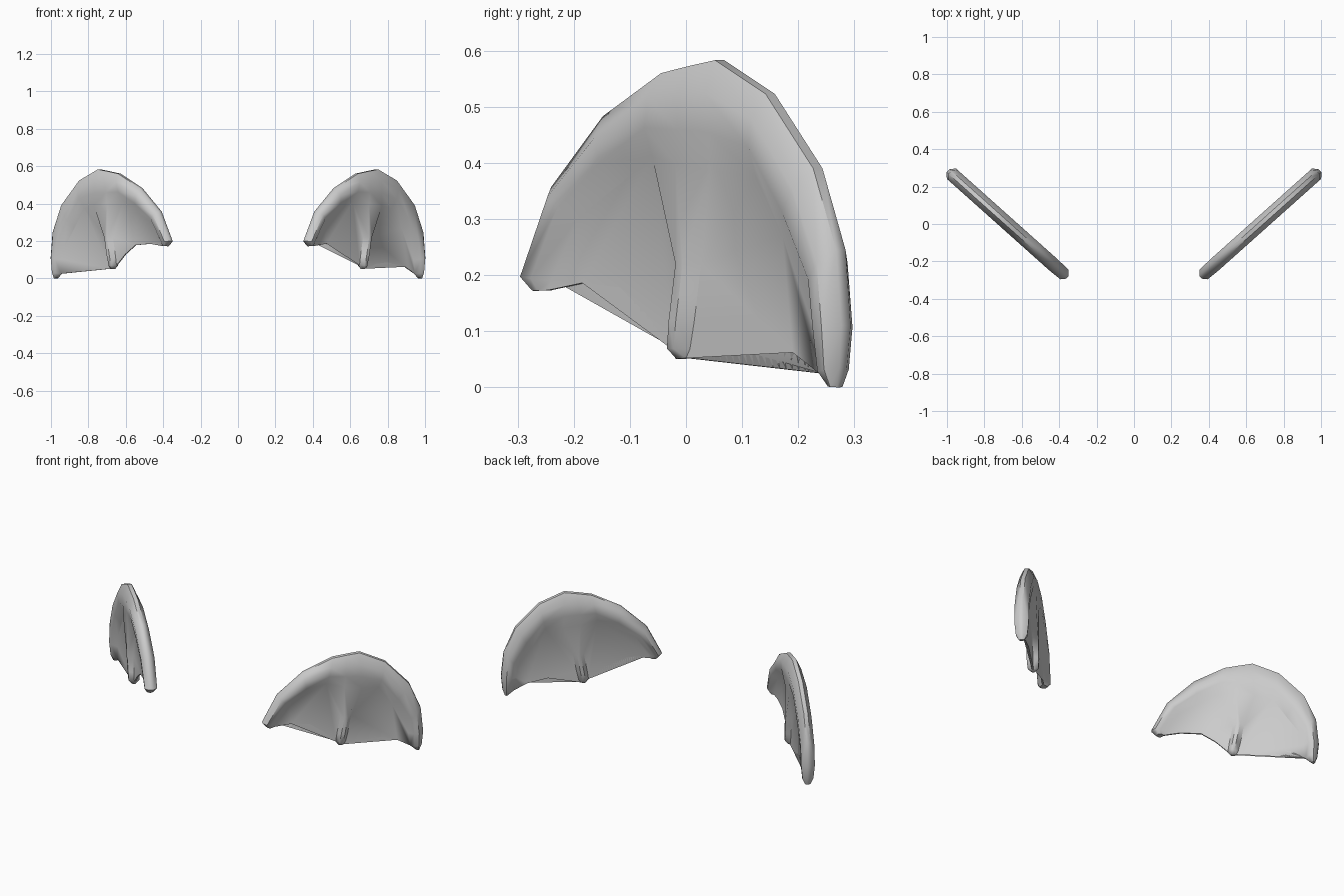
import bpy, bmesh, math
from mathutils import Vector

cube = bpy.data.objects.get("Cube")
if cube:
    bpy.data.objects.remove(cube)

THICK = 0.037   # half thickness of the toes
WEB = 0.004     # half thickness of the web

grey = bpy.data.materials.new("light_grey")
grey.use_nodes = True
grey.diffuse_color = (0.6, 0.6, 0.6, 1)
grey.node_tree.nodes["Principled BSDF"].inputs["Base Color"].default_value = (0.6, 0.6, 0.6, 1)

# Web peaks on either side of the middle toe
PEAK_A, PEAK_B = Vector((-0.057, 0.41)), Vector((0.128, 0.375))

# Arched rim: outer point, inner point, relative thickness
RIM = [
    ((-0.268, 0.172), (-0.243, 0.173), 0.5),
    ((-0.285, 0.20), (-0.238, 0.19), 0.9),
    ((-0.232, 0.357), (-0.19, 0.30), 1),
    ((-0.14, 0.483), (-0.125, 0.355), 1),
    ((-0.036, 0.56), PEAK_A, 1),
    ((0.015, 0.573), PEAK_A.lerp(PEAK_B, 1 / 3), 1),
    ((0.06, 0.583), PEAK_A.lerp(PEAK_B, 2 / 3), 1),
    ((0.15, 0.523), PEAK_B, 1),
    ((0.235, 0.39), (0.175, 0.27), 1),
    ((0.276, 0.245), (0.224, 0.165), 1),
    ((0.285, 0.11), (0.232, 0.10), 1),
    ((0.28, 0.035), (0.24, 0.025), 0.8),
    ((0.272, 0.0), (0.258, 0.002), 0.4),
]
# Middle toe: left edge, right edge, relative thickness
TOE = [
    (PEAK_A, PEAK_B, 0.85),
    ((-0.008, 0.22), (0.03, 0.22), 0.85),
    ((-0.02, 0.12), (0.018, 0.12), 0.85),
    ((-0.025, 0.07), (0.01, 0.068), 0.75),
    ((-0.015, 0.05), (0.003, 0.052), 0.3),
]
WEB_EDGE_A = [(-0.182, 0.186), (-0.115, 0.178), (-0.067, 0.13)]
WEB_EDGE_B = [(0.053, 0.078), (0.128, 0.089), (0.193, 0.062)]


def section(a, b, profile):
    """Points across a strip; profile lists (fraction, half thickness)."""
    a, b = Vector(a), Vector(b)
    return [(*a.lerp(b, f), t) for f, t in profile]


def build_foot(name, side):
    bm = bmesh.new()

    def strip(rows):
        grid = [[bm.verts.new(p) for p in row] for row in rows]
        for r, s in zip(grid, grid[1:]):
            for i in range(len(r) - 1):
                bm.faces.new((r[i], r[i + 1], s[i + 1], s[i]))

    def web(points):
        bm.faces.new([bm.verts.new((*p, WEB)) for p in points])

    # Front skin of the rim, thick between the webs where the middle toe starts
    rows = []
    for i, (outer, inner, k) in enumerate(RIM):
        t = THICK * k
        end = 0.85 * THICK if i in (5, 6) else WEB
        rows.append(section(outer, inner, [(0, 0.3 * t), (0.3, t), (0.65, 0.9 * t), (1, end)]))
    strip(rows)

    # Front skin of the middle toe
    strip([section(a, b, [(0, WEB), (1 / 3, k * THICK), (2 / 3, k * THICK), (1, WEB)])
           for a, b, k in TOE])

    # Flat webs between the toes
    web([r[1] for r in reversed(RIM[:5])] + WEB_EDGE_A + [s[0] for s in TOE[3:0:-1]])
    web([s[1] for s in TOE] + WEB_EDGE_B + [r[1] for r in RIM[11:7:-1]])
    bmesh.ops.remove_doubles(bm, verts=bm.verts[:], dist=0.0005)

    # Matching back skin, joined around the border
    ext = bmesh.ops.extrude_face_region(bm, geom=bm.faces[:], use_keep_orig=True)
    for v in ext["geom"]:
        if isinstance(v, bmesh.types.BMVert):
            v.co.z = -v.co.z

    # Stand the foot upright in its slanted plane
    for v in bm.verts:
        y, z, t = v.co
        v.co = (side * (0.675 + 1.12 * y + 0.666 * t), y - 0.746 * t, z)
    bmesh.ops.triangulate(bm, faces=[f for f in bm.faces if len(f.verts) > 4])
    bmesh.ops.recalc_face_normals(bm, faces=bm.faces[:])

    mesh = bpy.data.meshes.new(name)
    bm.to_mesh(mesh)
    bm.free()
    mesh.materials.append(grey)
    obj = bpy.data.objects.new(name, mesh)
    bpy.context.collection.objects.link(obj)
    bpy.ops.object.select_all(action="DESELECT")
    obj.select_set(True)
    bpy.context.view_layer.objects.active = obj
    bpy.ops.object.shade_smooth_by_angle(angle=math.radians(50))


build_foot("left_webbed_foot", 1)
build_foot("right_webbed_foot", -1)
